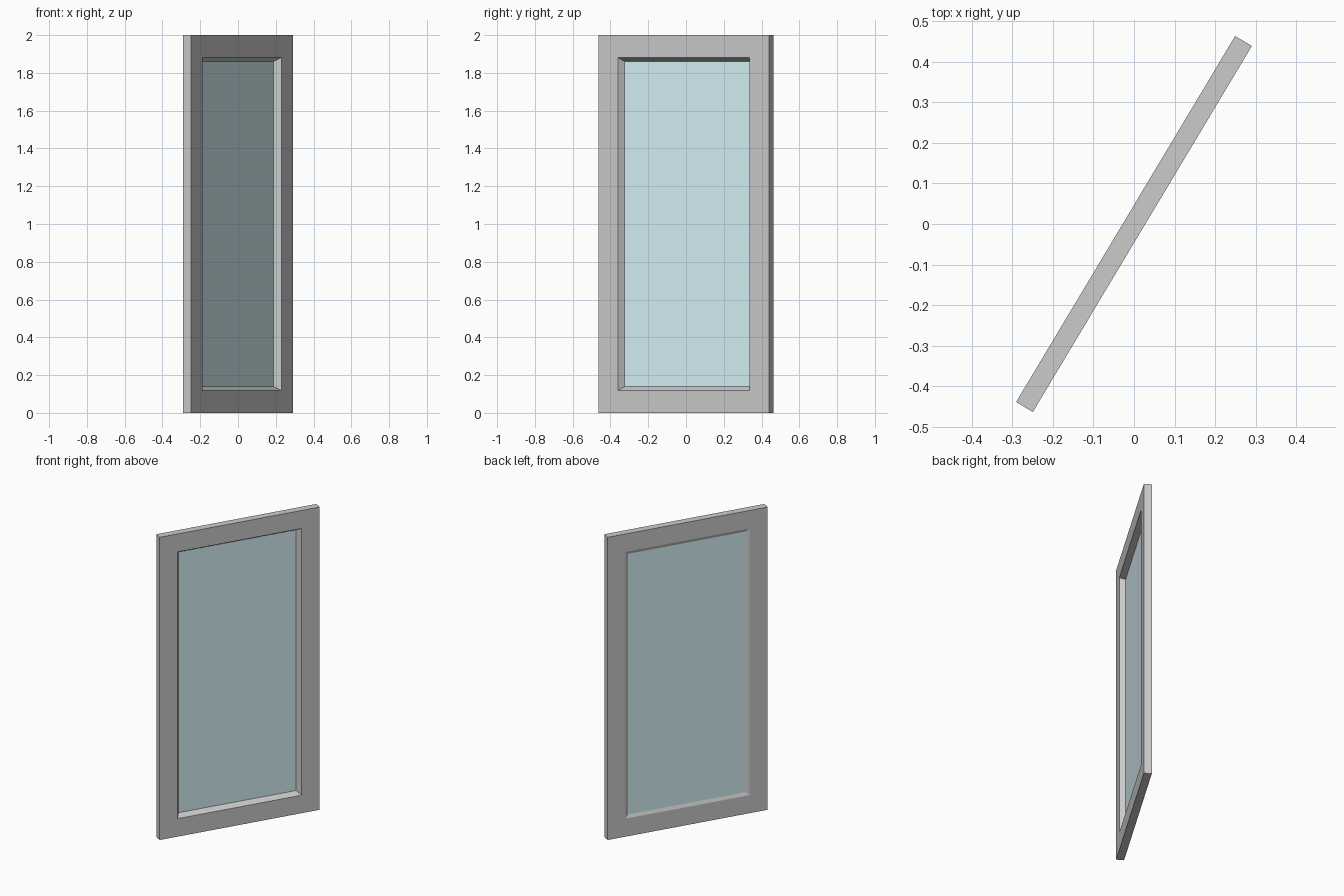
import bpy, bmesh, math

if "Cube" in bpy.data.objects:
    bpy.data.objects.remove(bpy.data.objects["Cube"])

W, H, T = 1.05, 2.0, 0.048          # panel width, height, thickness
ANGLE = math.radians(59.1)          # swing of the panel about z
BORDER, GLASS_INSET = 0.119, 0.139  # frame opening and glass edge
GLASS_FRONT, GLASS_BACK = 0.011, 0.015


def make_object(name, bm):
    bmesh.ops.recalc_face_normals(bm, faces=bm.faces)
    mesh = bpy.data.meshes.new(name)
    bm.to_mesh(mesh)
    bm.free()
    obj = bpy.data.objects.new(name, mesh)
    obj.rotation_euler.z = ANGLE
    bpy.context.collection.objects.link(obj)
    return obj


def rect_loop(bm, inset, y):
    x, lo, hi = W / 2 - inset, inset, H - inset
    return [bm.verts.new(p) for p in ((-x, y, lo), (x, y, lo), (x, y, hi), (-x, y, hi))]


def bridge(bm, a, b):
    for i in range(4):
        j = (i + 1) % 4
        bm.faces.new((a[i], a[j], b[j], b[i]))


# Frame: closed cross-section carried round the rectangle, with a deep
# chamfer on the front and a shallow one on the back
profile = [(0, -T / 2), (BORDER, -T / 2), (GLASS_INSET, GLASS_FRONT),
           (GLASS_INSET, GLASS_BACK), (BORDER, T / 2), (0, T / 2)]
bm = bmesh.new()
loops = [rect_loop(bm, inset, y) for inset, y in profile]
for k, loop in enumerate(loops):
    bridge(bm, loop, loops[(k + 1) % len(loops)])
make_object("window_frame", bm)

# Glass pane filling the opening
bm = bmesh.new()
front = rect_loop(bm, GLASS_INSET, GLASS_FRONT)
back = rect_loop(bm, GLASS_INSET, GLASS_BACK)
bridge(bm, front, back)
bm.faces.new(front)
bm.faces.new(back)
pane = make_object("glass_pane", bm)
glass = bpy.data.materials.new("glass")
glass.diffuse_color = (0.69, 0.9, 0.94, 1)
glass.use_nodes = True
glass.node_tree.nodes["Principled BSDF"].inputs["Base Color"].default_value = glass.diffuse_color
pane.data.materials.append(glass)
